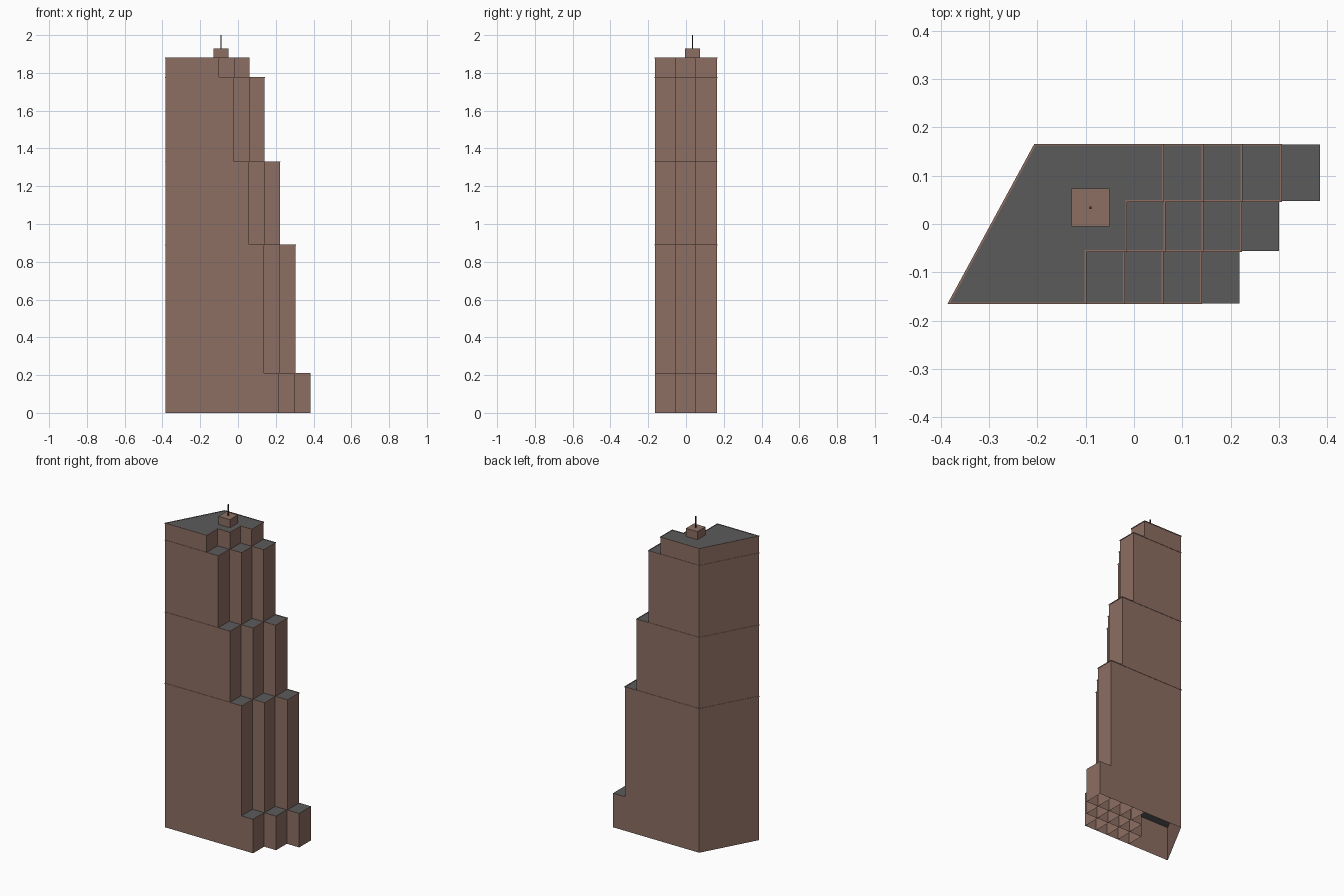
import bpy, bmesh
from mathutils import Vector

cube = bpy.data.objects.get("Cube")
if cube:
    bpy.data.objects.remove(cube, do_unlink=True)


def material(name, color):
    m = bpy.data.materials.new(name)
    m.use_nodes = True
    m.diffuse_color = color
    m.node_tree.nodes["Principled BSDF"].inputs["Base Color"].default_value = color
    return m


brown = material("brown stone", (0.266, 0.156, 0.125, 1))
grey = material("grey roof", (0.105, 0.105, 0.105, 1))
dark = material("dark metal", (0.04, 0.03, 0.03, 1))


def finish(name, bm, *mats):
    mesh = bpy.data.meshes.new(name)
    bm.to_mesh(mesh)
    bm.free()
    for m in mats:
        mesh.materials.append(m)
    obj = bpy.data.objects.new(name, mesh)
    bpy.context.collection.objects.link(obj)
    return obj


def face(bm, points, slot=0):
    f = bm.faces.new([bm.verts.new(p) for p in points])
    f.material_index = slot


def outline(level):
    """Plan of one tier: slanted left end, three-step right end."""
    front, mid, back = (start - step * level for start, step in
                        ((0.218, 0.0795), (0.300, 0.079), (0.385, 0.0812)))
    return [Vector(p) for p in (
        (-0.383, -0.164), (front, -0.164), (front, -0.056), (mid, -0.056),
        (mid, 0.048), (back, 0.048), (back, 0.164), (-0.205, 0.164))]


def offset(points, d):
    """Move every edge of a counter-clockwise plan outwards by d."""
    result = []
    for i, p in enumerate(points):
        a = (p - points[i - 1]).normalized()
        b = (points[(i + 1) % len(points)] - p).normalized()
        n, m = Vector((a.y, -a.x)), Vector((b.y, -b.x))
        result.append(p + (n + m) * d / (1 + n.dot(m)))
    return result


def at(p, z):
    return (p.x, p.y, z)


def tier(level, bottom, top):
    # Open-bottomed walls; stepped walls run down to the ground inside
    bm = bmesh.new()
    plan = outline(level)
    for i, a in enumerate(plan):
        b = plan[(i + 1) % len(plan)]
        low = 0 if 1 <= i <= 5 else bottom
        face(bm, (at(a, low), at(b, low), at(b, top), at(a, top)))
    face(bm, [at(p, top) for p in plan], 1)
    finish(f"tower_tier_{level + 1}", bm, brown, grey)


def rim(level, top):
    # Thin raised trim around a roof edge
    bm = bmesh.new()
    plan = outline(level)
    outer, inner = offset(plan, 0.002), offset(plan, -0.002)
    low, high = top - 0.003, top + 0.002
    section = [(outer, low), (outer, high), (inner, high), (inner, low)]
    rings = [[bm.verts.new(at(p, z)) for p in pts] for pts, z in section]
    count = len(plan)
    for r in range(len(rings)):
        one, two = rings[r], rings[(r + 1) % len(rings)]
        for i in range(count):
            j = (i + 1) % count
            bm.faces.new((one[i], one[j], two[j], two[i]))
    bmesh.ops.recalc_face_normals(bm, faces=bm.faces)
    finish(f"roof_rim_{level + 1}", bm, brown)


def box(name, center, size, mat):
    bm = bmesh.new()
    bmesh.ops.create_cube(bm, size=1)
    bmesh.ops.scale(bm, vec=size, verts=bm.verts)
    obj = finish(name, bm, mat)
    obj.location = center


# Stacked tiers
tops = (0.21, 0.89, 1.33, 1.775, 1.88)
floor = 0
for level, top in enumerate(tops):
    tier(level, floor, top)
    if level:
        rim(level, top)
    floor = top

# Rooftop hut and mast
box("rooftop_hut", (-0.09, 0.034, 1.905), (0.078, 0.078, 0.05), brown)
box("mast", (-0.09, 0.034, 1.965), (0.005, 0.005, 0.07), dark)
